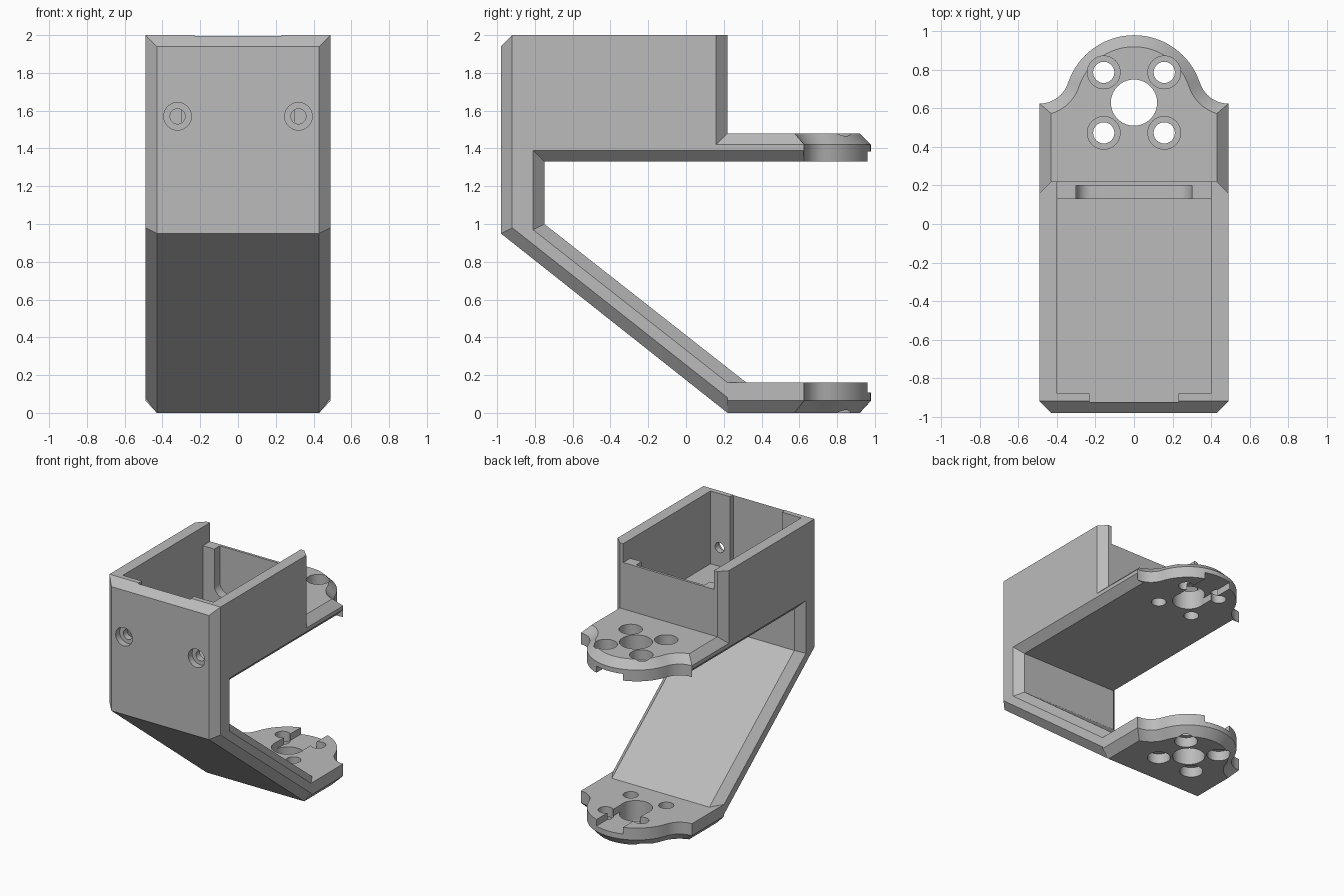
import bpy, bmesh, math
from mathutils import Matrix

cube = bpy.data.objects.get("Cube")
if cube:
    bpy.data.objects.remove(cube, do_unlink=True)

grey = bpy.data.materials.new("plain_grey")
grey.use_nodes = True
GREY = (0.5, 0.5, 0.5, 1)
grey.diffuse_color = GREY
grey.node_tree.nodes["Principled BSDF"].inputs["Base Color"].default_value = GREY


def to_object(name, bm):
    bmesh.ops.remove_doubles(bm, verts=bm.verts, dist=1e-5)
    bmesh.ops.recalc_face_normals(bm, faces=bm.faces)
    mesh = bpy.data.meshes.new(name)
    bm.to_mesh(mesh)
    bm.free()
    mesh.materials.append(grey)
    ob = bpy.data.objects.new(name, mesh)
    bpy.context.collection.objects.link(ob)
    return ob


def loft(name, sections):
    """Skin a list of matching closed loops and cap both ends."""
    bm = bmesh.new()
    loops = [[bm.verts.new(p) for p in s] for s in sections]
    for a, b in zip(loops, loops[1:]):
        for i in range(len(a)):
            j = (i + 1) % len(a)
            bm.faces.new((a[i], a[j], b[j], b[i]))
    bm.faces.new(loops[0][::-1])
    bm.faces.new(loops[-1])
    return to_object(name, bm)


def box(name, x, y, z, bevel=0):
    bm = bmesh.new()
    bmesh.ops.create_cube(bm, size=1)
    for v in bm.verts:
        for i, (lo, hi) in enumerate((x, y, z)):
            v.co[i] = lo if v.co[i] < 0 else hi
    if bevel:  # round the corners seen along y
        edges = [e for e in bm.edges
                 if abs(e.verts[0].co.y - e.verts[1].co.y) > 0.01]
        bmesh.ops.bevel(bm, geom=edges, offset=bevel, segments=8,
                        profile=0.5, affect='EDGES')
    return to_object(name, bm)


def cylinder(name, r, centre, depth, along_y=False):
    bm = bmesh.new()
    m = Matrix.Translation(centre)
    if along_y:
        m = m @ Matrix.Rotation(math.pi / 2, 4, 'X')
    bmesh.ops.create_cone(bm, cap_ends=True, segments=40, radius1=r,
                          radius2=r, depth=depth, matrix=m)
    return to_object(name, bm)


def combine(target, other, operation):
    mod = target.modifiers.new("combine", 'BOOLEAN')
    mod.operation = operation
    mod.solver = 'EXACT'
    mod.object = other
    dg = bpy.context.evaluated_depsgraph_get()
    mesh = bpy.data.meshes.new_from_object(target.evaluated_get(dg))
    target.modifiers.clear()
    target.data = mesh
    bpy.data.objects.remove(other, do_unlink=True)


def cut(target, other):
    combine(target, other, 'DIFFERENCE')


# Lobed mounting plate outline: straight sides, concave shoulders, round end
def outline(inset, start, z):
    def arc(cx, cy, r, a0, a1, n):
        return [(cx + r * math.cos(math.radians(a0 + (a1 - a0) * i / n)),
                 cy + r * math.sin(math.radians(a0 + (a1 - a0) * i / n)))
                for i in range(n + 1)]
    x = 0.49 - inset
    r = 0.155 + inset
    a0 = 270 - math.degrees(math.asin(inset / r))
    half = [(x, start)] + arc(0.49, 0.78, r, a0, 198.1, 10)
    half += arc(0, 0.62, 0.36 - inset, 18.1, 90, 16)[1:]
    pts = half + [(-px, py) for px, py in half[-2::-1]]
    return [(px, py, z) for px, py in pts]


def plate(name, z_flat, z_mid, z_chamfer, start):
    ob = loft(name, [outline(0, start, z_flat), outline(0, start, z_mid),
                     outline(0.06, start, z_chamfer)])
    side = 1 if z_chamfer > z_flat else -1
    # keyway from the centre hole to the tip, on the inner face
    z = sorted((z_flat - side * 0.1, z_flat + side * 0.053))
    cut(ob, box("keyway", (-0.117, 0.117), (0.63, 1.2), z))
    return ob


# Main C-shaped body, skinned across its width with chamfered rims
centre = [(0.22, 0), (-0.98, 0.95), (-0.98, 1.94), (-0.92, 2), (0.22, 2),
          (0.22, 1.33), (-0.75, 1.33), (-0.75, 1.0), (0.32, 0.16)]
rim = [(0.24, 0.065), (-0.92, 0.98), (-0.92, 2), (-0.92, 2), (0.16, 2),
       (0.16, 1.39), (-0.81, 1.39), (-0.81, 0.97), (0.22, 0.16)]
bracket = loft("bracket_body", [[(x, y, z) for y, z in prof] for x, prof in
               ((-0.49, rim), (-0.43, centre), (0.43, centre), (0.49, rim))])

# Upper plate with the underside rim chamfer continued along its sides
upper = plate("upper_plate", 1.33, 1.42, 1.48, 0.15)
for s in (-1, 1):
    tri = [(0.42, 1.32), (0.50, 1.32), (0.50, 1.40)]
    cut(upper, loft("side_chamfer", [[(s * x, y, z) for x, z in tri]
                                     for y in (0, 0.622)]))
combine(bracket, upper, 'UNION')
lower = plate("lower_plate", 0.16, 0.065, 0, 0.22)
combine(bracket, lower, 'UNION')

# Open-topped pocket, thinned front wall, lowered back wall and its recess
cut(bracket, box("pocket", (-0.40, 0.40), (-0.88, 0.13), (1.42, 2.2)))
cut(bracket, box("front_relief", (-0.23, 0.23), (-0.925, -0.8), (1.42, 2.2)))
cut(bracket, box("back_opening", (-0.40, 0.40), (0.1, 0.4), (1.85, 2.2)))
cut(bracket, box("back_recess", (-0.30, 0.30), (0.0, 0.20), (1.48, 2.2), 0.08))

# Bearing holes and counterbored screw holes through both plates
cut(bracket, cylinder("bearing_hole_upper", 0.12, (0, 0.63, 1.4), 0.4))
cut(bracket, cylinder("bearing_hole_lower", 0.12, (0, 0.63, 0.1), 0.4))
for sx in (-1, 1):
    for sy in (-1, 1):
        x, y = sx * 0.157, 0.63 + sy * 0.157
        for z, bore in ((1.4, 1.50), (0.08, -0.02)):
            cut(bracket, cylinder("screw_hole", 0.055, (x, y, z), 0.4))
            cut(bracket, cylinder("counterbore", 0.085, (x, y, bore), 0.2))

# Counterbored screw holes in the front wall
for s in (-1, 1):
    cut(bracket, cylinder("front_hole", 0.04, (s * 0.32, -0.9, 1.57), 0.3, True))
    cut(bracket, cylinder("front_bore", 0.073, (s * 0.32, -0.98, 1.57), 0.1, True))

bpy.ops.object.select_all(action='DESELECT')
bracket.select_set(True)
bpy.context.view_layer.objects.active = bracket
bpy.ops.object.shade_smooth_by_angle(angle=math.radians(25))
